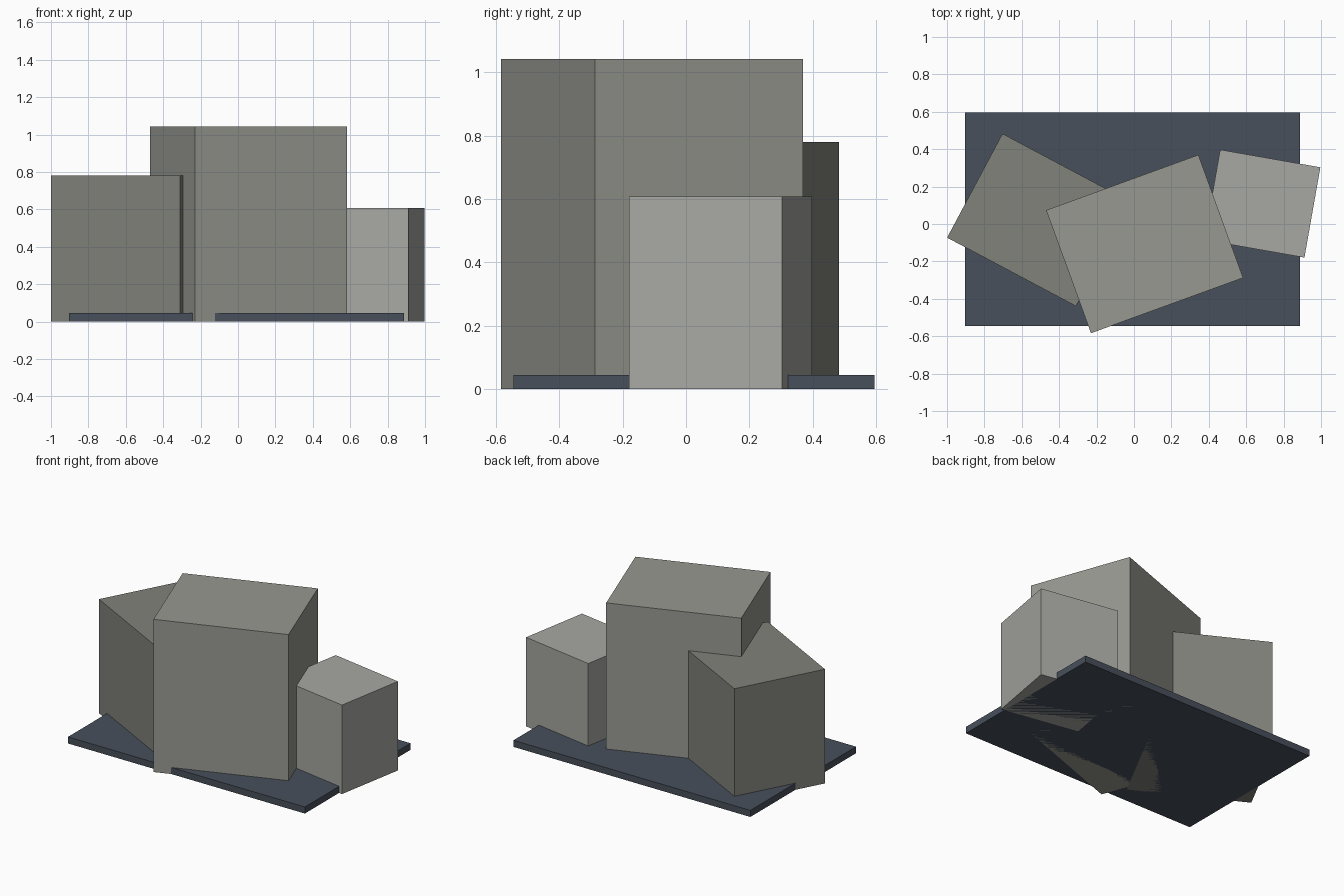
import bpy
from math import radians

if "Cube" in bpy.data.objects:
    bpy.data.objects.remove(bpy.data.objects["Cube"])


def box(name, centre, size, angle, colour):
    """Box standing on z = 0, turned about z."""
    bpy.ops.mesh.primitive_cube_add(
        size=1, location=(centre[0], centre[1], size[2] / 2))
    ob = bpy.context.object
    ob.name = name
    ob.scale = size
    bpy.ops.object.transform_apply(location=False, rotation=False, scale=True)
    ob.rotation_euler.z = radians(angle)
    mat = bpy.data.materials.new(name + "_colour")
    mat.diffuse_color = (*colour, 1)
    mat.use_nodes = True
    mat.node_tree.nodes["Principled BSDF"].inputs["Base Color"].default_value = mat.diffuse_color
    ob.data.materials.append(mat)
    return ob


# Flat dark slab under the blocks
box("base_slab", (-0.008, 0.025), (1.79, 1.14, 0.045), 0, (0.065, 0.08, 0.105))

# Three turned blocks, all reaching the ground through the slab
box("left_block", (-0.507, 0.022), (0.78, 0.63, 0.78), -28, (0.22, 0.225, 0.195))
box("main_block", (0.057, -0.107), (0.866, 0.70, 1.043), 20, (0.31, 0.315, 0.28))
box("right_block", (0.686, 0.109), (0.544, 0.49, 0.608), -10, (0.39, 0.395, 0.365))
